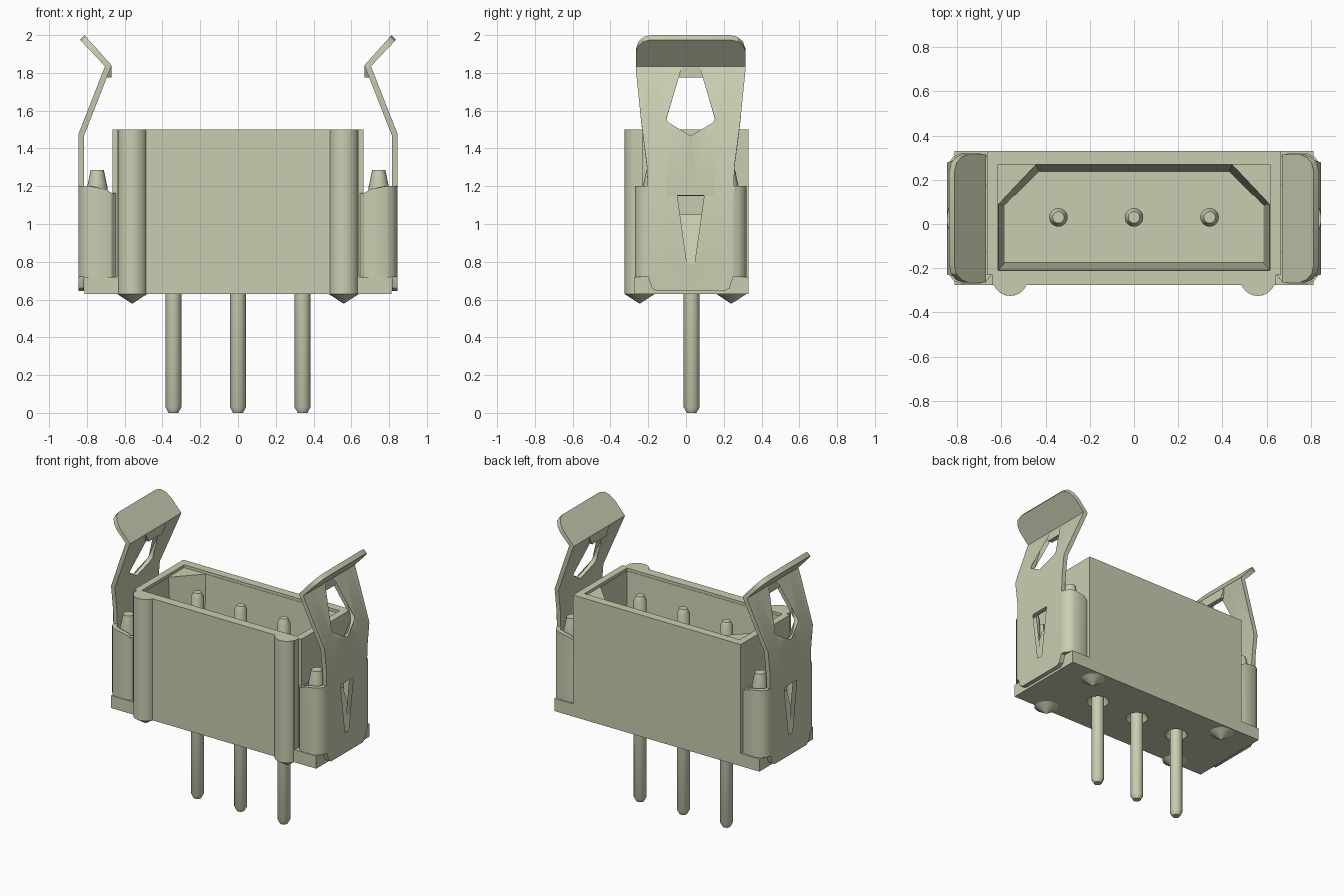
import bpy, bmesh, math
from mathutils import Vector

cube = bpy.data.objects.get("Cube")
if cube:
    bpy.data.objects.remove(cube, do_unlink=True)

COLOUR = (0.59, 0.61, 0.44, 1)
mat = bpy.data.materials.new("sage beige")
mat.use_nodes = True
mat.diffuse_color = COLOUR
bsdf = next(n for n in mat.node_tree.nodes if n.type == 'BSDF_PRINCIPLED')
bsdf.inputs["Base Color"].default_value = COLOUR
bsdf.inputs["Roughness"].default_value = 0.6

MID = 0.025          # y of the latch centre line
BOTTOM, TOP = 0.63, 1.5


def make(name, bm, y=0.0):
    bmesh.ops.recalc_face_normals(bm, faces=bm.faces)
    me = bpy.data.meshes.new(name)
    bm.to_mesh(me)
    bm.free()
    me.materials.append(mat)
    ob = bpy.data.objects.new(name, me)
    ob.location.y = y
    bpy.context.collection.objects.link(ob)
    return ob


def finish(ob, mirror=(False, False), sheet=0.0, cutters=()):
    """Mirror, thicken or cut, apply it all, then shade."""
    if any(mirror):
        m = ob.modifiers.new("Mirror", 'MIRROR')
        m.use_axis = (mirror[0], mirror[1], False)
        m.merge_threshold = 0.0005
    if sheet:
        s = ob.modifiers.new("Solidify", 'SOLIDIFY')
        s.thickness, s.offset = sheet, 0
    for c in cutters:
        b = ob.modifiers.new("Cut", 'BOOLEAN')
        b.operation, b.solver, b.object = 'DIFFERENCE', 'EXACT', c
    for o in bpy.context.selected_objects:
        o.select_set(False)
    ob.select_set(True)
    bpy.context.view_layer.objects.active = ob
    for m in list(ob.modifiers):
        bpy.ops.object.modifier_apply(modifier=m.name)
    bpy.ops.object.shade_smooth_by_angle(angle=math.radians(32))
    for c in cutters:
        bpy.data.objects.remove(c, do_unlink=True)


def loft(bm, rings):
    """Closed solid through rings of equal point count."""
    rows = [[bm.verts.new(p) for p in r] for r in rings]
    n = len(rows[0])
    for a, b in zip(rows, rows[1:]):
        for i in range(n):
            bm.faces.new((a[i], a[(i + 1) % n], b[(i + 1) % n], b[i]))
    bm.faces.new(rows[0][::-1])
    bm.faces.new(rows[-1])


def box(bm, x0, x1, y0, y1, z0, z1):
    loft(bm, [[(x0, y0, z), (x1, y0, z), (x1, y1, z), (x0, y1, z)] for z in (z0, z1)])


def lathe(bm, x, y, profile, n=24):
    """Round solid about a vertical axis from (radius, z) pairs."""
    loft(bm, [[(x + r * math.cos(2 * math.pi * i / n), y + r * math.sin(2 * math.pi * i / n), z)
               for i in range(n)] for r, z in profile])


# Shell with a tapered cavity keyed at the two back corners
bm = bmesh.new()
box(bm, -0.64, 0.64, -0.275, 0.33, BOTTOM, TOP)
shell = make("housing", bm)


def key(x, y0, y1, xc, yc, z):
    return [(-x, y0, z), (x, y0, z), (x, yc, z), (xc, y1, z), (-xc, y1, z), (-x, yc, z)]


bm = bmesh.new()
loft(bm, [key(0.585, -0.175, 0.238, 0.43, 0.085, 0.85),
          key(0.613, -0.208, 0.268, 0.445, 0.09, 1.49)])
cavity = make("cavity_cutter", bm)
bm = bmesh.new()
box(bm, -0.615, 0.615, -0.21, 0.27, 1.48, 1.6)
mouth = make("mouth_cutter", bm)
bm = bmesh.new()
for x in (-0.342, 0, 0.342):
    lathe(bm, x, 0.03, [(0.075, BOTTOM - 0.02), (0.075, BOTTOM), (0.05, BOTTOM + 0.05)])
holes = make("pin_recess_cutter", bm)
for c in (cavity, mouth, holes):
    c.hide_render = True
finish(shell, cutters=(cavity, mouth, holes))

# Raised pads on the shell ends
bm = bmesh.new()
box(bm, 0.638, 0.664, -0.23, 0.33, 0.70, TOP)
finish(make("end_pads", bm), mirror=(True, False))

# Foot flange at both ends
bm = bmesh.new()
box(bm, 0.638, 0.812, -0.275, 0.33, BOTTOM, 0.72)
finish(make("foot_flanges", bm), mirror=(True, False))

# Rounded columns on the front wall
bm = bmesh.new()
half = [(0.56 + 0.08 * math.cos(a), -0.245 + 0.08 * math.sin(a))
        for a in [math.pi * (1.0 + i / 20) for i in range(21)]]
loft(bm, [[(x, y, z) for x, y in half] for z in (BOTTOM, TOP)])
finish(make("front_columns", bm), mirror=(True, False))

# Pointed standoffs beneath
bm = bmesh.new()
for y in (-0.245, 0.24):
    lathe(bm, 0.56, y, [(0.08, BOTTOM + 0.01), (0.08, BOTTOM), (0.004, 0.58)])
finish(make("standoffs", bm), mirror=(True, False))

# Contact pins with chamfered tips
for name, x in (("right_pin", -0.342), ("centre_pin", 0), ("left_pin", 0.342)):
    bm = bmesh.new()
    lathe(bm, x, 0.03, [(0.026, 0), (0.042, 0.03), (0.042, 1.435), (0.026, 1.47)])
    finish(make(name, bm))

# Latch sheet: half outline as (offset from the centre line, z), cut at its bends
arc = [(0.135 * math.cos(a), 1.60 - 0.135 * math.sin(a))
       for a in [math.pi / 2 * i / 10 for i in range(10)]] + [(0, 1.465)]
outline = [(0, 0.645), (0.18, 0.645), (0.205, 0.66), (0.215, 0.69), (0.225, 0.72),
           (0.225, 1.25), (0.262, 1.54), (0.29, 1.82), (0.29, 1.925), (0.277, 1.96),
           (0.25, 1.985), (0.21, 1.995), (0, 1.995),
           (0, 1.775), (0.08, 1.775), (0.138, 1.885), (0.15, 1.895), (0.163, 1.892),
           (0.17, 1.87)] + arc + [(0, 1.15), (0.128, 1.15), (0.128, 0.79), (0, 0.79)]
bm = bmesh.new()
bm.faces.new([bm.verts.new((0, v, z)) for v, z in outline])
bmesh.ops.triangulate(bm, faces=bm.faces)
BENDS = (0.645, 1.475, 1.84, 1.995)
for z in BENDS[1:3]:
    bmesh.ops.bisect_plane(bm, geom=bm.verts[:] + bm.edges[:] + bm.faces[:], dist=1e-5,
                           plane_co=(0, 0, z), plane_no=(0, 0, 1))
OUTER = ((0.845, 0.645), (0.845, 1.476), (0.704, 1.835), (0.836, 1.975))
INNER = ((0.814, 0.645), (0.814, 1.47), (0.669, 1.84), (0.813, 2.0))


def bent(co, line, tongue_x):
    """Place a flat outline point on a bent line in x and z."""
    if abs(co.y) < 0.125 and 1.77 < co.z < 1.839:     # small tongue hangs straight
        return Vector((tongue_x, co.y, co.z))
    k = 0 if co.z <= BENDS[1] else 1 if co.z <= BENDS[2] else 2
    t = (co.z - BENDS[k]) / (BENDS[k + 1] - BENDS[k])
    (xa, za), (xb, zb) = line[k], line[k + 1]
    return Vector((xa + (xb - xa) * t, co.y, za + (zb - za) * t))


# Back skin of the sheet, joined to the front along every edge but the centre line
faces = bm.faces[:]
rim = [e for e in bm.edges if e.is_boundary and any(abs(v.co.y) > 1e-5 for v in e.verts)]
twin = {v: bm.verts.new(bent(v.co, INNER, 0.669)) for v in bm.verts[:]}
for v in twin:
    v.co = bent(v.co, OUTER, 0.704)
for f in faces:
    bm.faces.new([twin[v] for v in reversed(f.verts)])
for e in rim:
    a, b = e.verts
    bm.faces.new((a, b, twin[b], twin[a]))
finish(make("latches", bm, MID), mirror=(True, True))

# Wrapped latch wings that curl round the retaining posts
path = [(0.829, 0.215), (0.823, 0.245), (0.806, 0.268), (0.78, 0.28), (0.705, 0.28),
        (0.678, 0.272), (0.66, 0.25), (0.656, 0.2), (0.67, 0.165), (0.70, 0.155)]
bm = bmesh.new()
rows = [(bm.verts.new((x, v, 0.72)),
         bm.verts.new((x, v, 1.2 if i < 4 else 1.185 if i == 4 else 1.165)))
        for i, (x, v) in enumerate(path)]
for a, b in zip(rows, rows[1:]):
    bm.faces.new((a[0], b[0], b[1], a[1]))
finish(make("latch_wings", bm, MID), mirror=(True, True), sheet=0.032)

# Spring tongues leaning inward from the latch windows
bm = bmesh.new()
bm.faces.new([bm.verts.new(p) for p in ((0.828, 0, 0.78), (0.828, 0.08, 0.78),
                                        (0.745, 0.08, 1.05), (0.745, 0, 1.05))])
finish(make("spring_tongues", bm, MID), mirror=(True, True), sheet=0.028)

# Retaining posts with tapered tops
bm = bmesh.new()
lathe(bm, 0.745, 0.2, [(0.055, 0.71), (0.055, 1.19), (0.035, 1.285)], 16)
finish(make("retaining_posts", bm, MID), mirror=(True, True))
